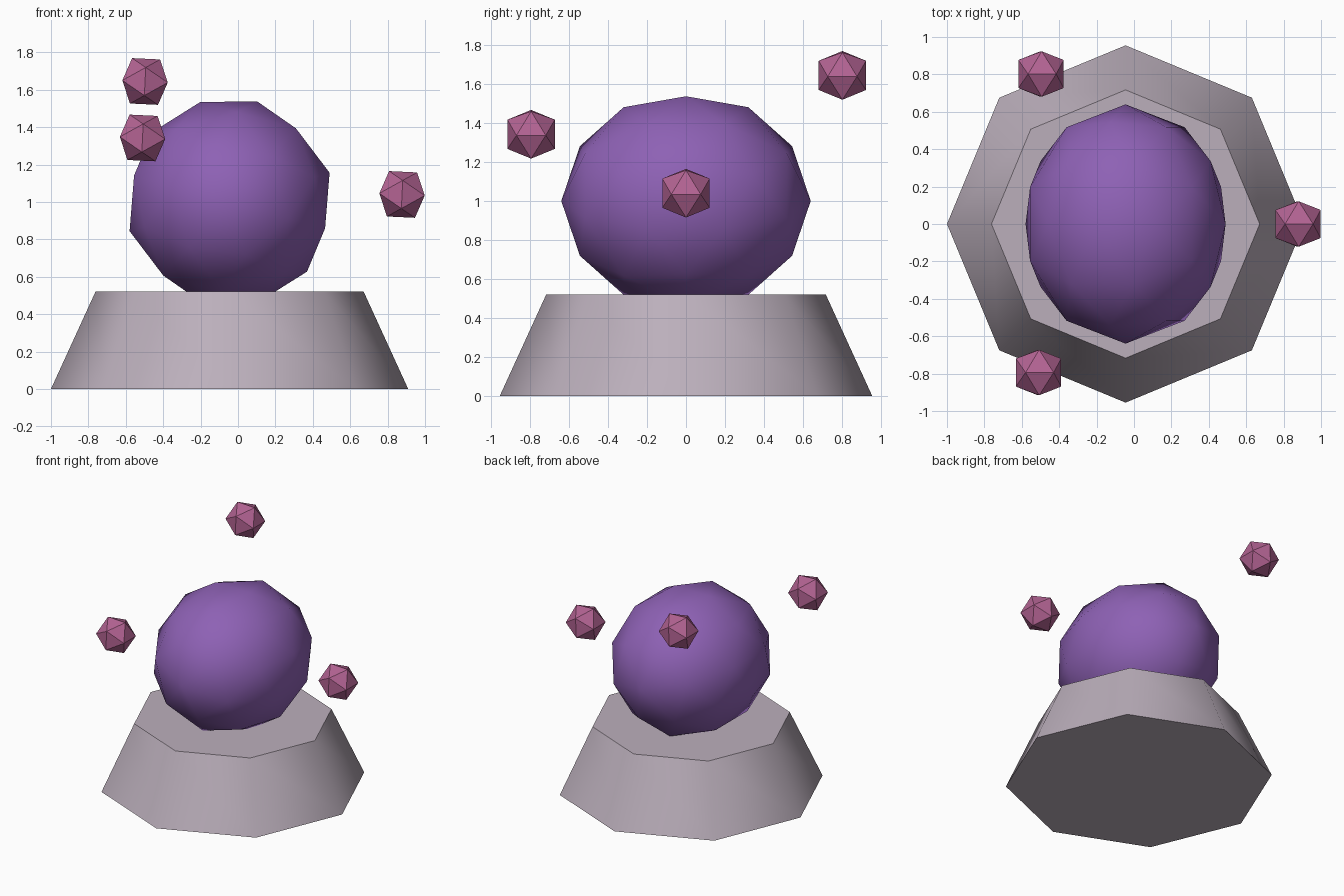
import bpy
from math import cos, sin, radians

if "Cube" in bpy.data.objects:
    bpy.data.objects.remove(bpy.data.objects["Cube"])

CX = -0.045  # shared axis of base and orb


def paint(obj, name, rgb):
    mat = bpy.data.materials.get(name) or bpy.data.materials.new(name)
    mat.diffuse_color = (*rgb, 1)
    mat.use_nodes = True
    mat.node_tree.nodes["Principled BSDF"].inputs["Base Color"].default_value = mat.diffuse_color
    obj.data.materials.append(mat)


def ico(name, subdivisions, radius, location, tilt, stretch_y=1.0):
    bpy.ops.mesh.primitive_ico_sphere_add(
        subdivisions=subdivisions, radius=radius, location=location,
        rotation=(0, radians(tilt), 0))
    obj = bpy.context.object
    obj.name = name
    obj.scale.y = stretch_y
    return obj


# Eight-sided tapered pedestal, smooth around the sides with sharp rims
bpy.ops.mesh.primitive_cone_add(vertices=8, radius1=0.955, radius2=0.717,
                                depth=0.52, location=(CX, 0, 0.26))
base = bpy.context.object
base.name = "pedestal"
bpy.ops.object.shade_smooth_by_angle(angle=radians(50))
paint(base, "pale_stone", (0.50, 0.43, 0.50))

# Large faceted-outline orb, smooth shaded and stretched front to back
orb = ico("orb", 2, 0.557, (CX, 0, 1.0), -48, 1.148)
bpy.ops.object.shade_smooth()
paint(orb, "purple", (0.27, 0.12, 0.46))

# Three flat-shaded crystals spiralling up around the orb
for i in range(3):
    a = -2.1 * i
    crystal = ico(f"crystal_{i + 1}", 1, 0.1427,
                  (CX + 0.922 * cos(a), 0.92 * sin(a), 1.04 + 0.302 * i), -29)
    paint(crystal, "pink", (0.45, 0.125, 0.29))
